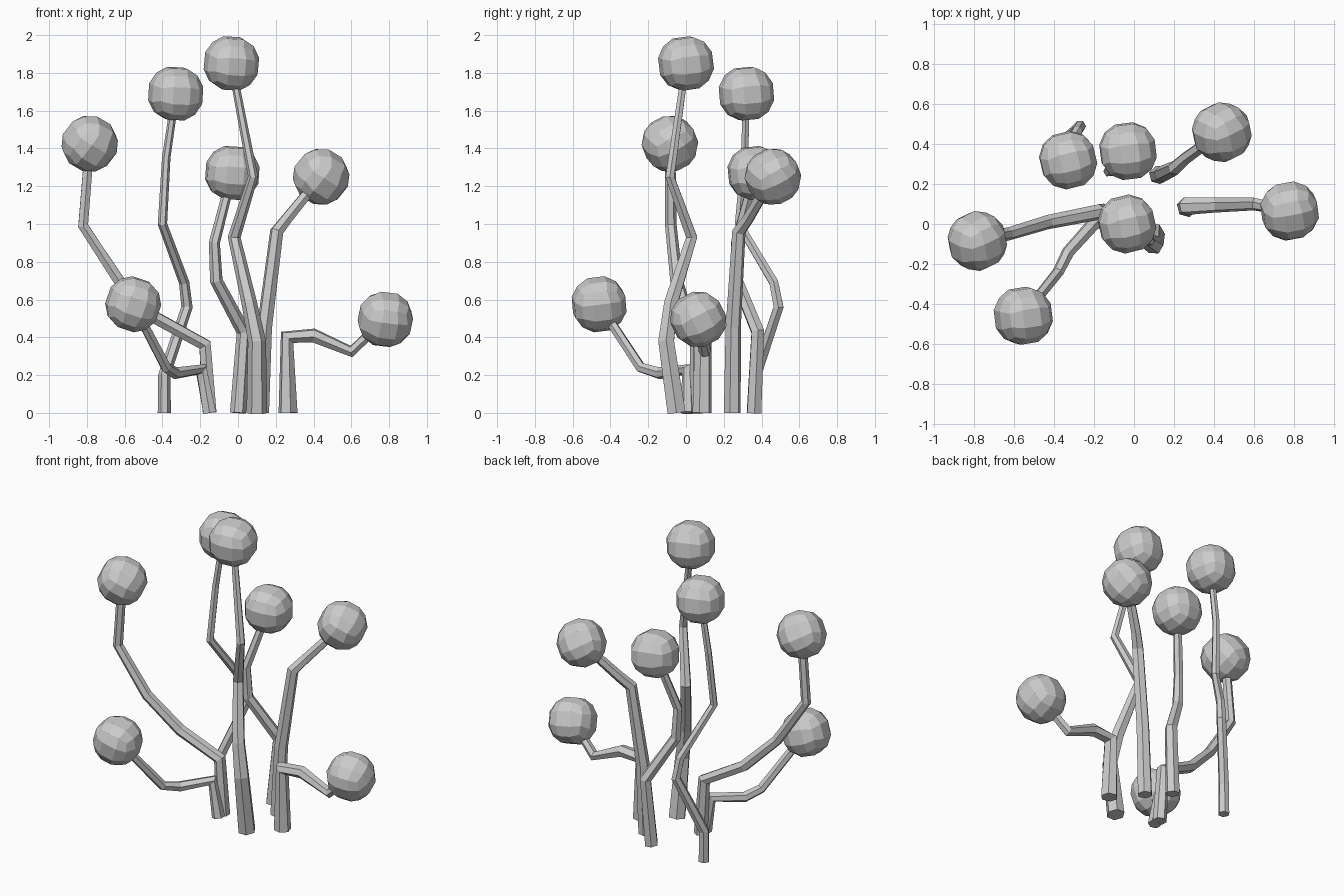
import bpy, bmesh, random
from mathutils import Matrix, Euler

if "Cube" in bpy.data.objects:
    bpy.data.objects.remove(bpy.data.objects["Cube"])

random.seed(4)
BALL_R = 0.151


def stem(name, thick, thin, pts):
    """Six-sided stalk tapering evenly along its bends."""
    cu = bpy.data.curves.new(name, 'CURVE')
    cu.dimensions = '3D'
    cu.bevel_depth = 1
    cu.bevel_resolution = 1
    cu.use_fill_caps = True
    sp = cu.splines.new('POLY')
    sp.points.add(len(pts) - 1)
    for i, (p, co) in enumerate(zip(sp.points, pts)):
        p.co = (*co, 1)
        p.radius = thick + (thin - thick) * i / (len(pts) - 1)
    sp.use_smooth = False
    ob = bpy.data.objects.new(name, cu)
    bpy.context.collection.objects.link(ob)
    bpy.ops.object.select_all(action='DESELECT')
    ob.select_set(True)
    bpy.context.view_layer.objects.active = ob
    bpy.ops.object.convert(target='MESH')


def ball(name, centre):
    """Faceted ball: a cube cut 3 x 3 per face, pushed out to a sphere, tilted."""
    bm = bmesh.new()
    bmesh.ops.create_cube(bm, size=2)
    bmesh.ops.subdivide_edges(bm, edges=bm.edges[:], cuts=2, use_grid_fill=True)
    for v in bm.verts:
        v.co = v.co.normalized() * BALL_R
    tilt = Euler([random.uniform(0, .6) for _ in range(3)]).to_matrix().to_4x4()
    bm.transform(Matrix.Translation(centre) @ tilt)
    me = bpy.data.meshes.new(name)
    bm.to_mesh(me)
    bm.free()
    bpy.context.collection.objects.link(bpy.data.objects.new(name, me))


def stalk(name, thick, thin, base, *bends):
    """Stem from the ground through its bends; the last point holds the ball."""
    stem(name + "_stem", thick, thin, [(*base, 0), *bends])
    ball(name + "_ball", bends[-1])


stalk("tall_middle", .055, .02, (.1, -.05), (.1, -.105, .38), (.06, -.08, .58),
      (-.02, .03, .93), (.08, -.085, 1.25), (-.035, 0, 1.85))
stalk("tall_left", .035, .02, (-.39, .37), (-.39, .37, .2), (-.27, .49, .56),
      (-.285, .465, .69), (-.4, .28, 1), (-.38, .31, 1.35), (-.33, .32, 1.69))
stalk("far_left", .042, .028, (-.15, .06), (-.175, .06, .36), (-.43, .01, .5),
      (-.63, -.05, .7), (-.82, -.08, .99), (-.785, -.085, 1.425))
stalk("front_low", .039, .026, (-.15, .01), (-.195, .01, .23), (-.33, -.14, .21),
      (-.38, -.24, .24), (-.555, -.46, .575))
stalk("back_middle", .043, .025, (0, .36), (.03, .38, .43), (-.115, .27, .7),
      (-.125, .265, .9), (-.03, .365, 1.27))
stalk("back_right", .046, .028, (.12, .245), (.14, .25, .45), (.205, .28, .96),
      (.26, .33, 1.03), (.44, .46, 1.25))
stalk("right_low", .052, .026, (.265, .085), (.26, .09, .4), (.4, .095, .41),
      (.6, .1, .325), (.78, .065, .495))
